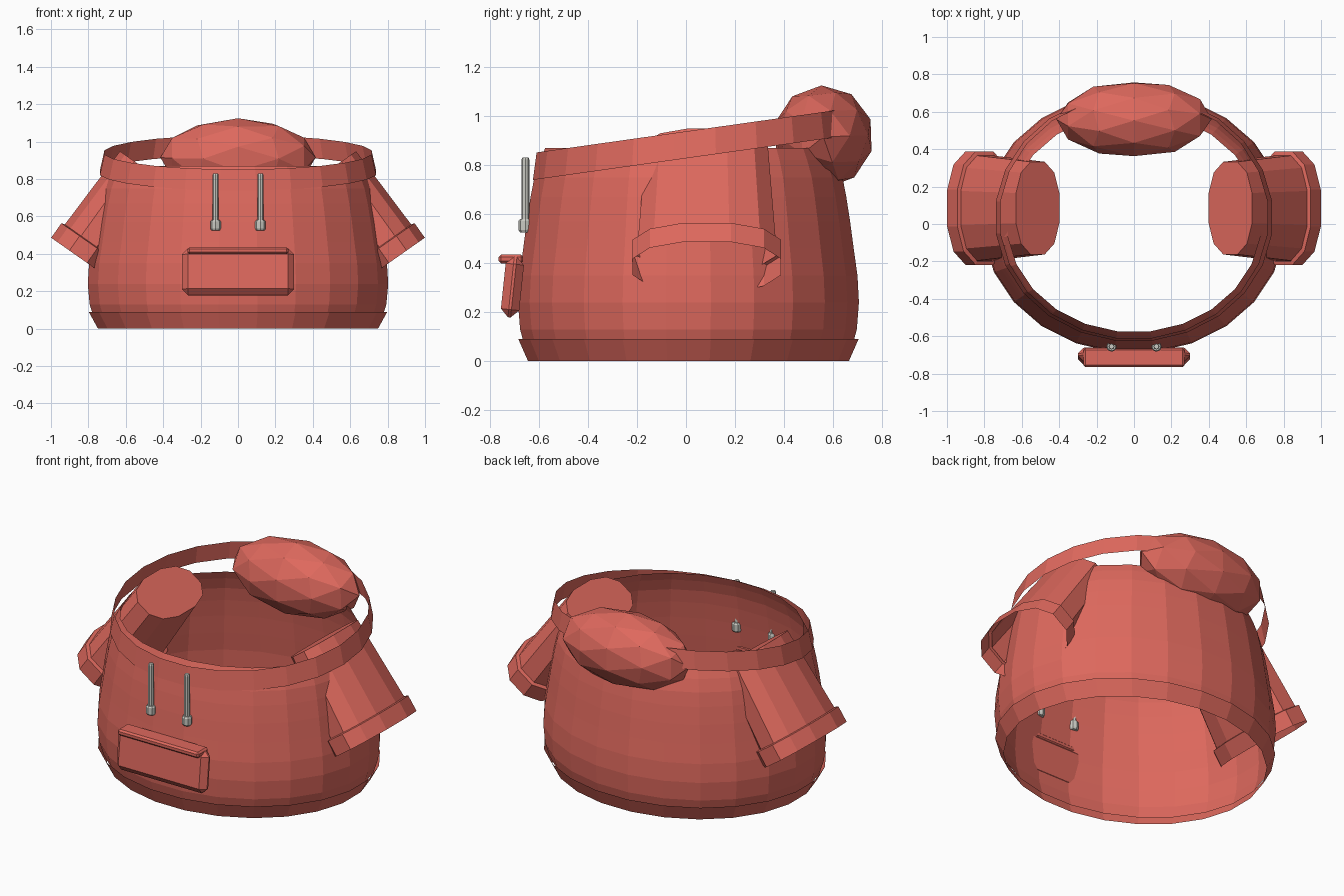
import bpy, bmesh, math
from mathutils import Matrix, Vector

if "Cube" in bpy.data.objects:
    bpy.data.objects.remove(bpy.data.objects["Cube"])


def material(name, rgb):
    m = bpy.data.materials.new(name)
    m.diffuse_color = (*rgb, 1)
    m.use_nodes = True
    m.node_tree.nodes["Principled BSDF"].inputs["Base Color"].default_value = m.diffuse_color
    return m


RED = material("coral_red", (0.73, 0.14, 0.11))
GREY = material("cord_grey", (0.60, 0.60, 0.55))


def finish(name, bm, mat):
    bmesh.ops.recalc_face_normals(bm, faces=bm.faces)
    me = bpy.data.meshes.new(name)
    bm.to_mesh(me)
    bm.free()
    me.materials.append(mat)
    ob = bpy.data.objects.new(name, me)
    bpy.context.collection.objects.link(ob)
    return ob


def loft(name, rings, mat, cap_start=False, cap_end=False):
    """Skin a list of point rings into a tube."""
    bm = bmesh.new()
    loops = [[bm.verts.new(p) for p in ring] for ring in rings]
    n = len(loops[0])
    for a, b in zip(loops, loops[1:]):
        for i in range(n):
            j = (i + 1) % n
            bm.faces.new((a[i], a[j], b[j], b[i]))
    if cap_start:
        bm.faces.new(loops[0])
    if cap_end:
        bm.faces.new(loops[-1])
    return finish(name, bm, mat)


def oval(rx, ry, cy, height, n=24):
    """Oval ring around z; height is a function of y."""
    pts = []
    for i in range(n):
        a = 2 * math.pi * (i + 0.5) / n
        y = cy + ry * math.sin(a)
        pts.append((rx * math.cos(a), y, height(y)))
    return pts


def bevel_box(name, size, centre, bevel, tilt, mat):
    bm = bmesh.new()
    bmesh.ops.create_cube(bm, size=1)
    bmesh.ops.scale(bm, vec=size, verts=bm.verts)
    bmesh.ops.bevel(bm, geom=bm.edges[:], offset=bevel, segments=1, affect='EDGES')
    bm.transform(Matrix.Translation(centre) @ Matrix.Rotation(tilt, 4, 'X'))
    return finish(name, bm, mat)


# Torso: open rounded shell (height, half width)
profile = [(0.05, 0.775), (0.13, 0.80), (0.24, 0.81), (0.35, 0.803), (0.46, 0.785),
           (0.57, 0.768), (0.67, 0.75), (0.75, 0.732), (0.82, 0.705), (0.87, 0.68)]
loft("torso", [oval(r, r * 0.866, 0.01, lambda y, z=z: z) for z, r in profile], RED)

# Waist hem
loft("hem", [oval(0.755, 0.66, 0.01, lambda y: 0.0),
             oval(0.805, 0.70, 0.01, lambda y: 0.09)], RED)


# Tilted neck band
def band_height(offset):
    return lambda y: 0.795 + 0.141 * (y + 0.62) + offset


loft("neck_band", [oval(0.745, 0.665, 0.035, band_height(-0.055)),
                   oval(0.72, 0.65, 0.035, band_height(0.055))], RED)

# Sleeves: flattened tubes, closed inside the torso and open at the cuff
AXIS = Vector((0.575, 0, -0.818))
ACROSS = Vector((0.818, 0, 0.575))
START = Vector((0.515, 0.085, 0.867))


def sleeve_ring(side, t, minor, major, n=12):
    pts = []
    for i in range(n):
        a = 2 * math.pi * (i + 0.5) / n
        c, s = math.cos(a), math.sin(a)
        c = math.copysign(abs(c) ** 0.85, c)
        s = math.copysign(abs(s) ** 0.85, s)
        p = START + AXIS * t + ACROSS * (minor * c) + Vector((0, major * s, 0))
        pts.append((p.x * side, p.y, p.z))
    return pts


for side, label in ((1, "right"), (-1, "left")):
    loft("sleeve_" + label, [sleeve_ring(side, 0, 0.146, 0.255),
                             sleeve_ring(side, 0.50, 0.163, 0.29)], RED, cap_start=True)
    loft("cuff_" + label, [sleeve_ring(side, 0.49, 0.163, 0.29),
                           sleeve_ring(side, 0.495, 0.182, 0.312),
                           sleeve_ring(side, 0.59, 0.182, 0.312)], RED)

# Folded hood: faceted ellipsoid at the back of the neck
bm = bmesh.new()
bmesh.ops.create_icosphere(bm, subdivisions=2, radius=1)
bm.transform(Matrix.Translation((0, 0.56, 0.915))
             @ Matrix.Diagonal((0.415, 0.205, 0.21, 1))
             @ Matrix.Rotation(math.radians(20), 4, 'X')
             @ Matrix.Rotation(math.radians(90), 4, 'Y'))
finish("hood", bm, RED)

# Front pocket and its top flap
bevel_box("pocket", (0.60, 0.075, 0.25), (0, -0.708, 0.303), 0.032, math.radians(-6), RED)
bevel_box("pocket_flap", (0.54, 0.10, 0.036), (0, -0.714, 0.417), 0.010, 0, RED)

# Drawstrings with tips
for side, label in ((1, "right"), (-1, "left")):
    for part, r, z0, z1 in (("cord", 0.016, 0.56, 0.83), ("cord_tip", 0.028, 0.525, 0.58)):
        rings = []
        for z, k in ((z0, 0.8), (z0 + 0.01, 1), (z1 - 0.008, 1), (z1, 0.8)):
            rings.append([(0.12 * side + r * k * math.cos(i * math.pi / 4),
                           -0.655 + r * k * math.sin(i * math.pi / 4), z) for i in range(8)])
        loft(part + "_" + label, rings, GREY, cap_start=True, cap_end=True)
